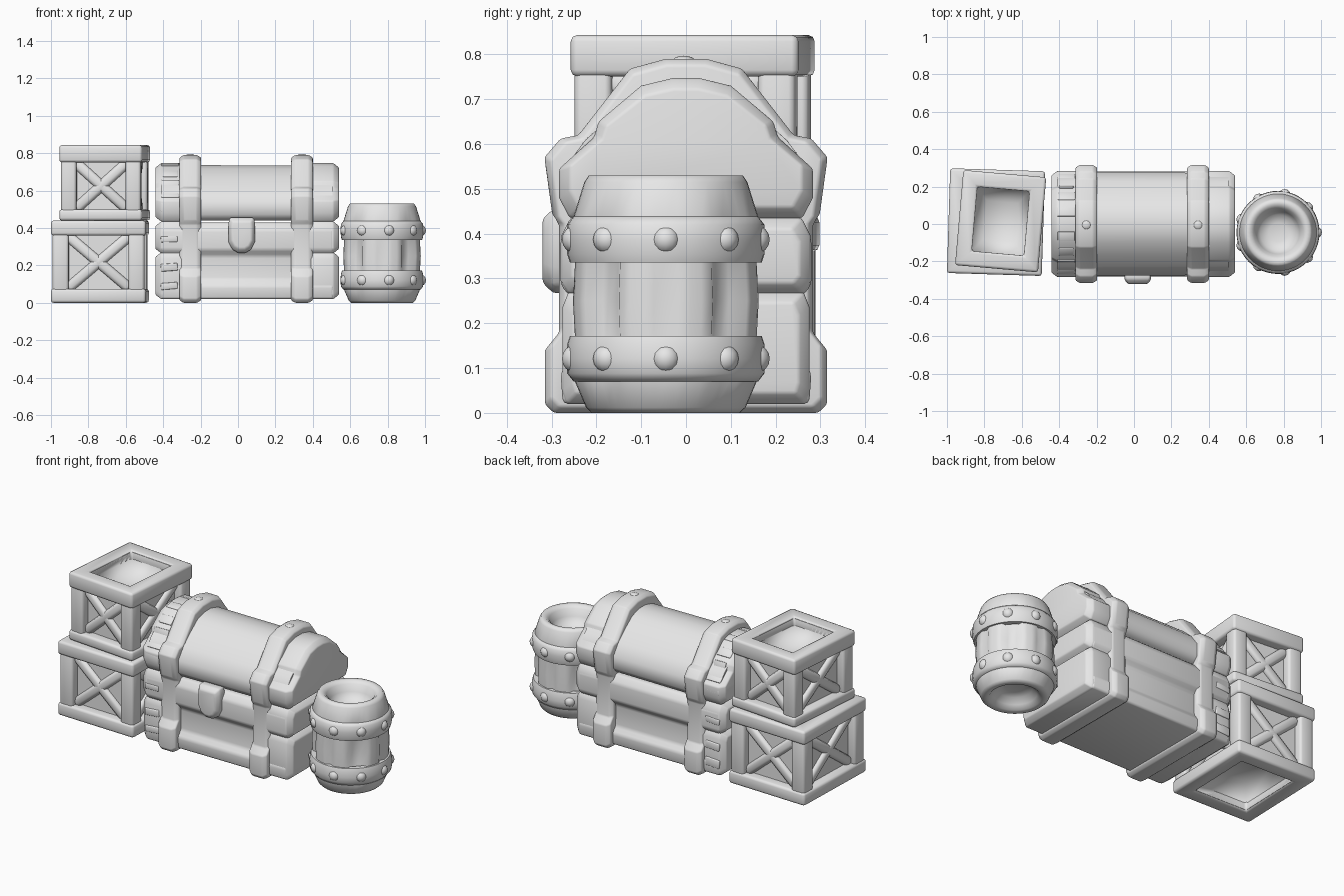
import bpy, bmesh, math, random
from mathutils import Matrix, Vector

if "Cube" in bpy.data.objects:
    bpy.data.objects.remove(bpy.data.objects["Cube"])

random.seed(4)
grey = bpy.data.materials.new("plain_grey")
grey.diffuse_color = (0.8, 0.8, 0.8, 1)
grey.use_nodes = True
grey.node_tree.nodes["Principled BSDF"].inputs["Base Color"].default_value = grey.diffuse_color
I = Matrix.Identity(4)
T = Matrix.Translation


def rot(deg, axis):
    return Matrix.Rotation(math.radians(deg), 4, axis)


def finish(name, bm, mat=I, bevel=0.0, smooth=50):
    """Bevel the hard edges, place the part and shade it smooth."""
    bmesh.ops.recalc_face_normals(bm, faces=bm.faces)
    if bevel:
        hard = [e for e in bm.edges if e.is_manifold and e.calc_face_angle(0) > 0.5]
        bmesh.ops.bevel(bm, geom=hard, offset=bevel, segments=2, profile=0.5,
                        affect='EDGES', clamp_overlap=True)
    bm.transform(mat)
    mesh = bpy.data.meshes.new(name)
    bm.to_mesh(mesh)
    bm.free()
    mesh.materials.append(grey)
    ob = bpy.data.objects.new(name, mesh)
    bpy.context.collection.objects.link(ob)
    bpy.ops.object.select_all(action='DESELECT')
    ob.select_set(True)
    bpy.context.view_layer.objects.active = ob
    bpy.ops.object.shade_smooth_by_angle(angle=math.radians(smooth))
    return ob


def loft(name, rings, wrap=False, **kw):
    """Skin a series of equal rings; cap the ends unless it wraps round."""
    bm = bmesh.new()
    vs = [[bm.verts.new(p) for p in r] for r in rings]
    n = len(vs[0])
    pairs = list(zip(vs, vs[1:])) + ([(vs[-1], vs[0])] if wrap else [])
    for a, b in pairs:
        for i in range(n):
            j = (i + 1) % n
            bm.faces.new((a[i], a[j], b[j], b[i]))
    if not wrap:
        bm.faces.new(vs[0])
        bm.faces.new(vs[-1])
    return finish(name, bm, **kw)


def box(name, size, mat, bevel=0.01):
    bm = bmesh.new()
    bmesh.ops.create_cube(bm, size=1)
    bmesh.ops.scale(bm, vec=size, verts=bm.verts)
    return finish(name, bm, mat, bevel)


def rect(w, d, z):
    return [(-w / 2, -d / 2, z), (w / 2, -d / 2, z), (w / 2, d / 2, z), (-w / 2, d / 2, z)]


def rivet(name, at, r, squash=(1, 1, 1)):
    bm = bmesh.new()
    bmesh.ops.create_uvsphere(bm, u_segments=12, v_segments=8, radius=r)
    bmesh.ops.scale(bm, vec=squash, verts=bm.verts)
    return finish(name, bm, T(at))


# ---- crates -------------------------------------------------------------
def crate(name, mat, w, d, h, low, high, t):
    i, o = 2 * t, 0.11

    def band(part, z0, z1):
        loft(name + part, [rect(w, d, z0), rect(w, d, z1),
                           rect(w - i, d - i, z1), rect(w - i, d - i, z0)],
             wrap=True, mat=mat, bevel=0.014)
    band("_bottom_rim", 0, low)
    band("_top_rim", h - high, h)
    # core with a sunken tray at the top and the bottom
    a, b = w - i, d - i
    loft(name + "_panels", [rect(a * .6, b * .6, .12), rect(a, b, .05), rect(a, b, .01),
                            rect(w - o, d - o, .01), rect(w - o, d - o, h - .01),
                            rect(a, b, h - .01), rect(a, b, h - .05),
                            rect(a * .6, b * .6, h - .12)], mat=mat, smooth=75)
    for sx in (-1, 1):
        for sy in (-1, 1):
            box(name + "_post", (t, t, h - .04),
                mat @ T((sx * (w / 2 - t / 2 - .008), sy * (d / 2 - t / 2 - .008), h / 2)), .014)
    # crossed braces on the four sides
    for k in range(4):
        span, dist = (w, d / 2) if k % 2 == 0 else (d, w / 2)
        ww, hh = span - i, h - low - high
        for s in (-1, 1):
            box(name + "_brace", (math.hypot(ww, hh), .044, .056),
                mat @ rot(90 * k, 'Z') @ T((0, -dist + .055, low + hh / 2))
                @ rot(s * math.degrees(math.atan2(hh, ww)), 'Y'), .018)


crate("lower_crate", T((-.738, .01, 0)) @ rot(-1.8, 'Z'), .507, .56, .44, .075, .08, .086)
crate("upper_crate", T((-.713, .015, .44)) @ rot(-5, 'Z'), .445, .51, .403, .06, .092, .083)


# ---- chest --------------------------------------------------------------
def both(half):
    """Mirror a (y, z) half profile, listed bottom to top."""
    return half + [(-y, z) for y, z in reversed(half)]


def extrude(name, half, sections, bevel=0.01):
    """Run a mirrored profile along x; each section is (x, inset)."""
    prof = both(half)
    zs = [z for y, z in prof]
    zc, hz, hy = (min(zs) + max(zs)) / 2, (max(zs) - min(zs)) / 2, max(y for y, z in prof)
    rings = [[(x, y * (1 - s / hy), zc + (z - zc) * (1 - s / hz)) for y, z in prof]
             for x, s in sections]
    return loft(name, rings, bevel=bevel)


lid = [(.255, .43), (.285, .465), (.285, .54), (.235, .61), (.17, .67), (.10, .725), (.03, .745)]
body = [(.275, .02), (.28, .09), (.252, .125), (.25, .25), (.28, .285), (.28, .39), (.25, .43)]
lower = [(.268, .02), (.276, .05), (.276, .235), (.262, .27)]
rim = [(.262, .265), (.278, .29), (.278, .395), (.258, .435)]
end_lid = [(.26, .435), (.283, .48), (.283, .545), (.205, .615), (.195, .65),
           (.10, .73), (.03, .747)]
extrude("chest_body", body, [(-.41, 0), (.51, 0)], .012)
extrude("chest_lid", lid, [(-.41, .008), (.505, .012)], 0)
for part, prof in (("lower_end", lower), ("rim_end", rim), ("lid_end", end_lid)):
    extrude("right_" + part, prof, [(.34, 0), (.51, 0), (.54, .024)], .006)
    extrude("left_" + part, prof, [(-.25, 0), (-.41, 0), (-.442, .024)], .006)

# metal straps wrapping the whole chest
strap = [(.295, 0), (.315, .02), (.315, .14), (.283, .18), (.283, .42), (.298, .44), (.316, .57),
         (.28, .612), (.24, .62), (.125, .768), (.045, .79)]
for x in (-.255, .342):
    extrude("chest_strap", strap,
            [(x - .058, .014), (x - .036, 0), (x + .036, 0), (x + .058, .014)], .006)
    rivet("strap_rivet", (x, -.005, .784), .026, (1, 1, .5))

# ragged plank ends on the left side of the chest, barely raised
for s in (-1, 1):
    for z in (.09, .19, .34, .51):
        box("ragged_plank", (.09, .014, random.uniform(.03, .055)),
            T((-.368, s * .276, z)) @ rot(random.uniform(-6, 6), 'Y'), .005)
for a, b in zip(end_lid[2:], end_lid[3:]):
    for s in (-1, 1):
        mid = Vector((-.362, s * (a[0] + b[0]) / 2, (a[1] + b[1]) / 2))
        tilt = math.degrees(math.atan2(b[1] - a[1], s * (b[0] - a[0])))
        box("ragged_plank", (random.uniform(.07, .1), .05, .01), T(mid) @ rot(tilt, 'X'), .004)

# clasp: a rounded shield hanging over the lid seam
clasp = [(-.045, .455), (-.052, .42), (-.05, .325), (-.03, .285), (.0, .267), (.04, .267),
         (.07, .285), (.09, .325), (.092, .42), (.085, .455)]
loft("clasp", [[(.02 + (x - .02) * k, y, .365 + (z - .365) * k) for x, z in clasp]
               for y, k in ((-.25, 1), (-.296, 1), (-.32, .76))], bevel=.008)

# ---- barrel -------------------------------------------------------------
N = 48
CX, CY = .77, -.045


def circle(r, z, gap=0.0):
    """A ring; with a gap, four wide staves are parted by sunken strips."""
    pts = []
    for i in range(N):
        a = 2 * math.pi * i / N
        k = (i + 6) % 12
        rr = r - (gap if k < 2 or k > 10 else gap * .5 if k == 6 else 0)
        pts.append((CX + rr * math.cos(a), CY + rr * math.sin(a), z))
    return pts


# outer staves with a shallow dished head at both ends
staves = [(.05, .065, 0), (.09, .055, 0), (.115, .025, 0), (.135, .004, 0), (.165, 0, 0),
          (.178, .012, 0), (.205, .075, 0), (.204, .16, .03), (.209, .25, .032), (.204, .34, .03),
          (.207, .435, 0), (.182, .515, 0), (.172, .53, 0), (.15, .53, 0), (.13, .515, 0),
          (.115, .475, 0), (.095, .44, 0), (.05, .425, 0)]
loft("barrel_staves", [circle(r, z, g) for r, z, g in staves], smooth=60)
for z0, z1 in ((.07, .172), (.336, .438)):
    m = (z0 + z1) / 2
    up = .008 if m > .25 else -.008
    loft("barrel_hoop", [circle(.185, z0), circle(.21 + up / 2, z0), circle(.22, z0 + .018),
                         circle(.222, m), circle(.22, z1 - .018),
                         circle(.21 - up / 2, z1), circle(.185, z1)], wrap=True, smooth=60)
    for k in range(9):
        a = 2 * math.pi * k / 9
        rivet("hoop_rivet", (CX + .203 * math.cos(a), CY + .203 * math.sin(a), m), .032)
